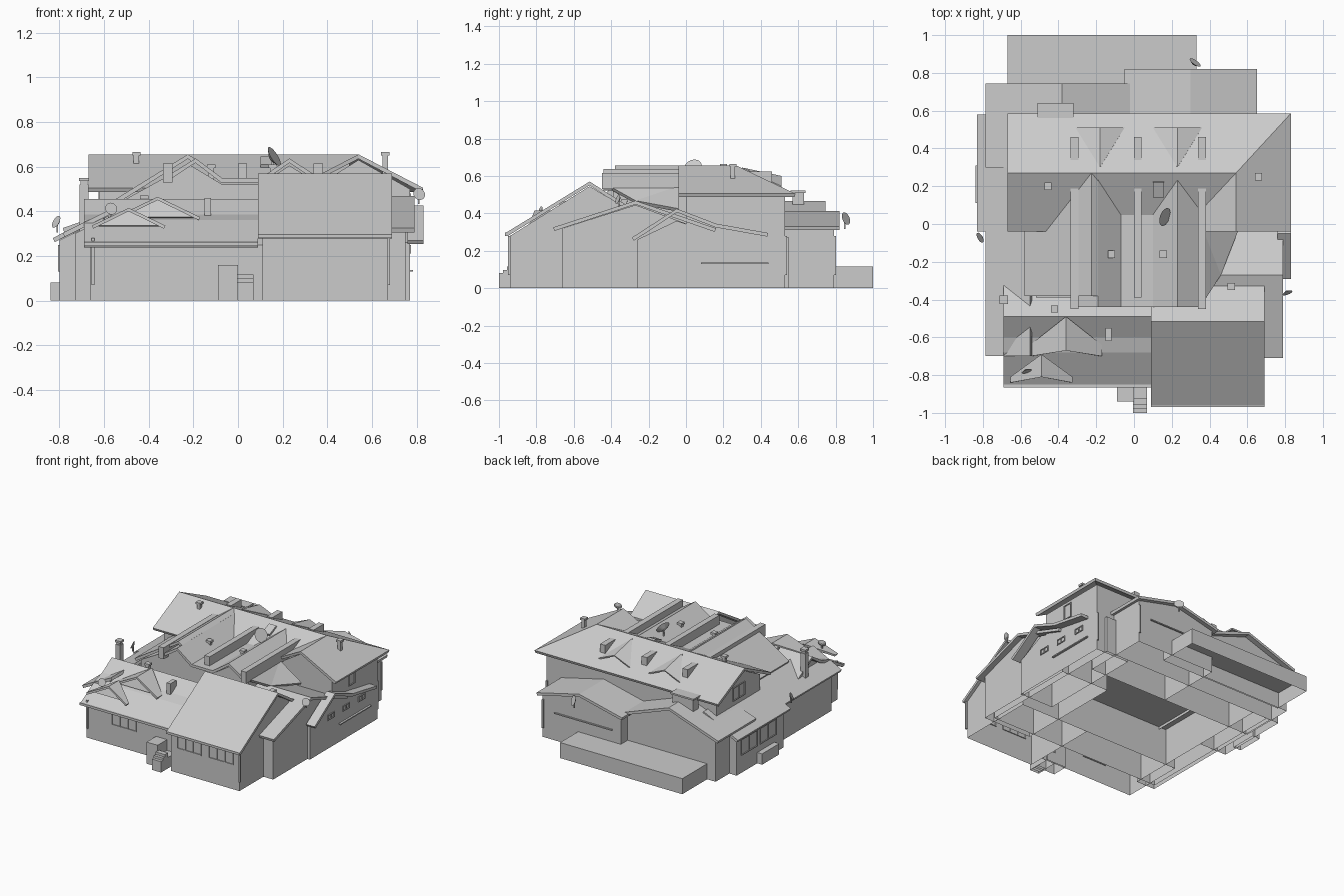
import bpy, bmesh
from mathutils import Vector

if "Cube" in bpy.data.objects:
    bpy.data.objects.remove(bpy.data.objects["Cube"])


def finish(name, bm):
    me = bpy.data.meshes.new(name)
    bm.to_mesh(me)
    bm.free()
    ob = bpy.data.objects.new(name, me)
    bpy.context.collection.objects.link(ob)
    return ob


def sheet(name, verts, faces, th=0.02):
    """Roof surface facing up, thickened downwards."""
    bm = bmesh.new()
    vs = [bm.verts.new(v) for v in verts]
    for f in faces:
        face = bm.faces.new([vs[i] for i in f])
        face.normal_update()
        if face.normal.z < 0:
            face.normal_flip()
    ob = finish(name, bm)
    m = ob.modifiers.new("thickness", 'SOLIDIFY')
    m.thickness, m.offset = th, -1
    return ob


def at(axis, u, a, z):
    return (a, u, z) if axis == 'x' else (u, a, z)


def roof(name, axis, a, b, pts, th=0.02):
    """Roof from a cross-section (u, z) swept along axis from a to b."""
    n = len(pts)
    verts = [at(axis, u, s, z) for s in (a, b) for u, z in pts]
    return sheet(name, verts, [(i, i + 1, n + i + 1, n + i) for i in range(n - 1)], th)


def walls(name, axis, a, b, pts, z0=0.0):
    """Walls below a roof line, open at the bottom."""
    prof = [(pts[0][0], z0)] + pts + [(pts[-1][0], z0)]
    bm = bmesh.new()
    r = [[bm.verts.new(at(axis, u, s, z)) for u, z in prof] for s in (a, b)]
    bm.faces.new(r[0])
    bm.faces.new(r[1][::-1])
    for i in range(len(prof) - 1):
        bm.faces.new((r[0][i], r[1][i], r[1][i + 1], r[0][i + 1]))
    bmesh.ops.recalc_face_normals(bm, faces=bm.faces)
    return finish(name, bm)


def box(name, x0, x1, y0, y1, z0, z1):
    """Box; those standing on the ground are open underneath."""
    bm = bmesh.new()
    bmesh.ops.create_cube(bm, size=1)
    for v in bm.verts:
        v.co = ((x0 + x1) / 2 + v.co.x * (x1 - x0), (y0 + y1) / 2 + v.co.y * (y1 - y0),
                (z0 + z1) / 2 + v.co.z * (z1 - z0))
    if z0 == 0:
        low = [f for f in bm.faces if all(v.co.z < 1e-5 for v in f.verts)]
        bmesh.ops.delete(bm, geom=low, context='FACES_ONLY')
    return finish(name, bm)


def window(name, axis, plane, u0, u1, z0, z1, panes=2, t=0.006):
    """Frame bars standing proud of a wall whose plane is fixed on axis."""
    bars = [(u0, u1, z0, z0 + t), (u0, u1, z1 - t, z1)]
    for i in range(panes + 1):
        u = u0 + (u1 - u0 - t) * i / panes
        bars.append((u, u + t, z0, z1))
    for a, b, c, d in bars:
        p, q = plane - t, plane + t
        box(name, *((p, q, a, b) if axis == 'x' else (a, b, p, q)), c, d)


def dish(x, y, z, r, aim):
    bm = bmesh.new()
    bmesh.ops.create_cone(bm, cap_ends=True, segments=16, radius1=r * 0.3, radius2=r, depth=r * 0.4)
    ob = finish("satellite_dish", bm)
    ob.rotation_mode = 'QUATERNION'
    ob.rotation_quaternion = Vector(aim).to_track_quat('Z', 'Y')
    ob.location = (x, y, z)
    box("dish_mast", x - .004, x + .004, y - .004, y + .004, z - r * 1.5, z)


def vent(x, y, z0, z1, w=0.02):
    box("roof_vent", x - w / 2, x + w / 2, y - w / 2, y + w / 2, z0, z1 - .015)
    box("vent_cap", x - w * .75, x + w * .75, y - w * .75, y + w * .75, z1 - .015, z1)


# ground floor core and left side
box("core_walls", -.70, .70, -.62, .55, 0, .27)
walls("left_walls", 'y', -.66, .55, [(-.73, .30), (-.58, .38)])
walls("left_rear_walls", 'y', 0, .55, [(-.80, .27), (-.58, .38)])
sheet("left_roof", [(-.83, -.04, .28), (-.83, .58, .28), (-.55, .58, .42), (-.55, -.04, .42),
                    (-.785, -.04, .303), (-.785, -.70, .303), (-.55, -.70, .42)],
      [(0, 4, 3, 2, 1), (4, 5, 6, 3)])
box("side_bay", -.84, -.78, .11, .31, 0, .08)

# front right block
walls("front_right_walls", 'x', .11, .67, [(-.94, .28), (-.515, .545), (-.36, .45)])
roof("front_right_roof", 'x', .09, .69, [(-.965, .295), (-.515, .57), (-.32, .445)])

# front left block with two small fan-shaped gables
walls("front_left_walls", 'x', -.66, .11,
      [(-.83, .25), (-.68, .335), (-.60, .36), (-.49, .43), (-.36, .35)])
roof("front_left_roof", 'x', -.69, .09,
     [(-.86, .255), (-.68, .36), (-.60, .385), (-.49, .455), (-.30, .335)])
for px, pz, w, y0, yc, y1 in ((-.36, .465, .19, -.70, -.64, -.49), (-.49, .415, .165, -.84, -.81, -.69)):
    d = w * .48
    sheet("small_gable_roof",
          [(px, y1, pz), (px, y0 + .03, pz), (px - w, y0, pz - d), (px + w, y0, pz - d),
           (px - w, yc, pz - d), (px + w, yc, pz - d)],
          [(0, 1, 2, 4), (0, 1, 3, 5)], .015)
    sheet("small_gable_wall", [(px, y0 + .06, pz - .015), (px - w + .03, y0 + .035, pz - d),
                               (px + w - .03, y0 + .035, pz - d)], [(0, 1, 2)], .01)

# right side: two stepped gables, valley slope against the centre roof
walls("right_front_walls", 'x', .36, .75, [(-.66, .32), (-.27, .445), (.15, .29)])
roof("right_front_roof", 'x', .36, .79, [(-.71, .325), (-.27, .468), (.16, .32)])
walls("right_middle_walls", 'x', .5, .77, [(-.26, .26), (-.05, .36), (.16, .29), (.53, .27)])
roof("right_middle_roof", 'x', .76, .83, [(-.29, .27), (-.05, .425), (.16, .345), (.44, .295)])
sheet("right_valley_roof", [(.37, -.04, .546), (.55, -.04, .425), (.46, -.27, .468), (.37, -.41, .546)],
      [(0, 1, 2), (0, 2, 3)])

# rear wings
walls("rear_left_walls", 'y', .3, .71, [(-.74, .32), (-.38, .44), (-.02, .32)])
roof("rear_left_roof", 'y', .3, .745, [(-.785, .325), (-.38, .465), (.01, .325)])
walls("rear_right_walls", 'y', .3, .79, [(-.02, .32), (.30, .39), (.62, .32)])
roof("rear_right_roof", 'y', .3, .82, [(-.05, .33), (.30, .412), (.65, .33)])
box("rear_terrace", -.67, .33, .70, 1.0, 0, .115)

# upper floor with hipped corner and front-facing cross gable
box("upper_walls", -.62, .77, .02, .53, .27, .50)
walls("upper_left_gable", 'x', -.62, .50, [(.02, .50), (.27, .63), (.53, .50)], .3)
walls("upper_front_gable", 'y', .0, .27, [(.33, .50), (.54, .63), (.77, .50)], .3)
sheet("upper_roof",
      [(-.67, -.04, .505), (-.67, .27, .655), (-.67, .585, .505), (.54, .27, .655),
       (.83, .585, .505), (.83, -.04, .505), (.54, -.04, .655), (.25, -.04, .505)],
      [(1, 3, 4, 2), (3, 6, 5, 4), (0, 7, 3, 1), (7, 6, 3)])

# twin gables running forward, flat valley between them
walls("centre_walls", 'y', -.39, .1,
      [(-.52, .445), (-.22, .61), (-.07, .52), (.10, .52), (.23, .605), (.36, .525)], .25)
roof("left_wing_roof", 'y', -.38, .27, [(-.58, .435), (-.225, .655), (-.19, .635)])
roof("centre_roof", 'y', -.44, .24,
     [(-.33, .55), (-.19, .637), (-.07, .548), (.10, .548), (.23, .637), (.38, .54)])
for x in (-.315, .02, .36):
    box("party_wall", x - .021, x + .021, -.45 if abs(x) > .1 else -.39, .20, .53, .615)
    box("rear_party_wall", x - .021, x + .021, .34, .46, .54, .625)

# rear dormers
for x in (-.18, .23):
    sheet("rear_dormer", [(x, .30, .645), (x, .51, .60), (x - .13, .51, .545), (x + .13, .51, .545)],
          [(0, 1, 2), (0, 3, 1)], .01)

# entrance landing and steps
box("landing", -.09, .07, -.94, -.82, 0, .08)
box("landing_wall", -.09, 0, -.94, -.82, 0, .16)
for i in range(3):
    box("step", -.005, .07, -1 + i * .022, -.92, 0, .08 + i * .018)

# windows
for u in (.16, .42):
    window("front_window", 'y', -.94, u, u + .20, .18, .28, 3)
window("front_left_window", 'y', -.83, -.45, -.25, .15, .25, 3)
for y in (-.055, .12, .305):
    window("side_window", 'x', .77, y, y + .08, .21, .25, 2)
window("upper_side_window", 'x', .77, .19, .265, .37, .48, 1)
window("upper_left_window", 'x', -.62, .2, .34, .42, .52, 2)
for y in (.09, .31):
    window("left_window", 'x', -.80, y, y + .19, .13, .25, 2)
box("side_ledge", .76, .785, .08, .44, .13, .138)
box("rear_ledge", .05, .52, .78, .80, .20, .208)

# drainpipes and gutters
for x, y in ((-.65, -.835), (.675, -.945), (.765, .535), (.615, .795)):
    box("drainpipe", x - .006, x + .006, y - .006, y + .006, .07, .28)
box("front_gutter", -.69, .09, -.865, -.85, .245, .262)
box("front_right_gutter", .09, .69, -.968, -.95, .28, .297)

# chimneys, vents and skylight
box("side_chimney", -.71, -.67, -.42, -.38, .3, .52)
vent(-.69, -.40, .5, .55, .03)
box("rear_chimney", -.50, -.33, .57, .63, .40, .51)
box("rear_chimney_cap", -.51, -.32, .56, .64, .51, .522)
for x, y, z0, z1 in ((.66, .25, .55, .665), (-.455, .2, .6, .665), (-.12, -.16, .54, .61),
                     (.155, -.16, .54, .61), (-.42, -.45, .4, .47), (.515, -.33, .42, .475)):
    vent(x, y, z0, z1, .025)
box("valley_vent", -.15, -.12, -.62, -.55, .38, .46)
sheet("skylight", [(.10, .14, .61), (.16, .14, .61), (.16, .22, .645), (.10, .22, .645)], [(0, 1, 2, 3)], .015)

# satellite dishes
dish(.155, .04, .64, .05, (.8, -.3, .5))
dish(-.81, -.07, .35, .03, (-.7, -.4, .4))
dish(.81, -.36, .475, .028, (.3, -.8, .3))
dish(-.57, -.775, .41, .028, (.3, -.9, .3))
dish(.32, .85, .37, .035, (.5, .7, .3))
